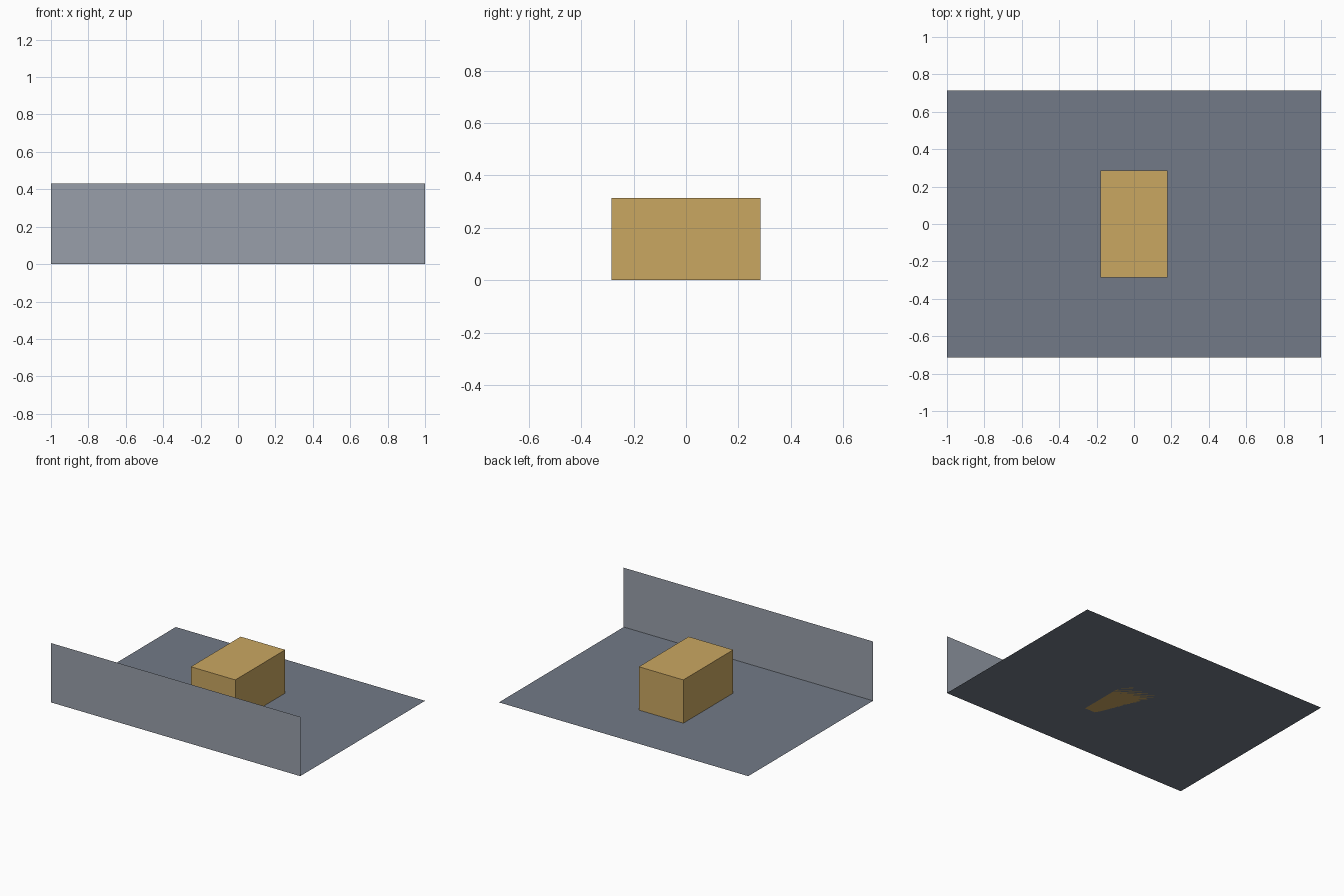
import bpy
from math import radians

default_cube = bpy.data.objects.get("Cube")
if default_cube:
    bpy.data.objects.remove(default_cube, do_unlink=True)

WIDTH, DEPTH, WALL_HEIGHT = 2.0, 1.43, 0.43
BOX_SIZE = (0.357, 0.571, 0.314)


def make_material(name, rgb):
    mat = bpy.data.materials.new(name)
    mat.use_nodes = True
    colour = (*rgb, 1.0)
    mat.diffuse_color = colour
    mat.node_tree.nodes["Principled BSDF"].inputs["Base Color"].default_value = colour
    return mat


def finish(name, size, mat):
    obj = bpy.context.object
    obj.name = name
    obj.scale = size
    bpy.ops.object.transform_apply(location=False, rotation=True, scale=True)
    obj.data.materials.append(mat)
    return obj


floor_grey = make_material("dark slate grey", (0.171, 0.195, 0.242))
wall_grey = make_material("light slate grey", (0.314, 0.347, 0.402))
box_tan = make_material("golden tan", (0.591, 0.386, 0.120))

# Floor: a single flat sheet
bpy.ops.mesh.primitive_plane_add(size=1)
finish("floor", (WIDTH, DEPTH, 1), floor_grey)

# Wall: an upright sheet along the front edge of the floor
bpy.ops.mesh.primitive_plane_add(
    size=1, location=(0, -DEPTH / 2, WALL_HEIGHT / 2), rotation=(radians(90), 0, 0))
finish("front_wall", (WIDTH, WALL_HEIGHT, 1), wall_grey)

# Box: a plain block resting in the middle of the floor
bpy.ops.mesh.primitive_cube_add(size=1, location=(0, 0, BOX_SIZE[2] / 2))
finish("box", BOX_SIZE, box_tan)
